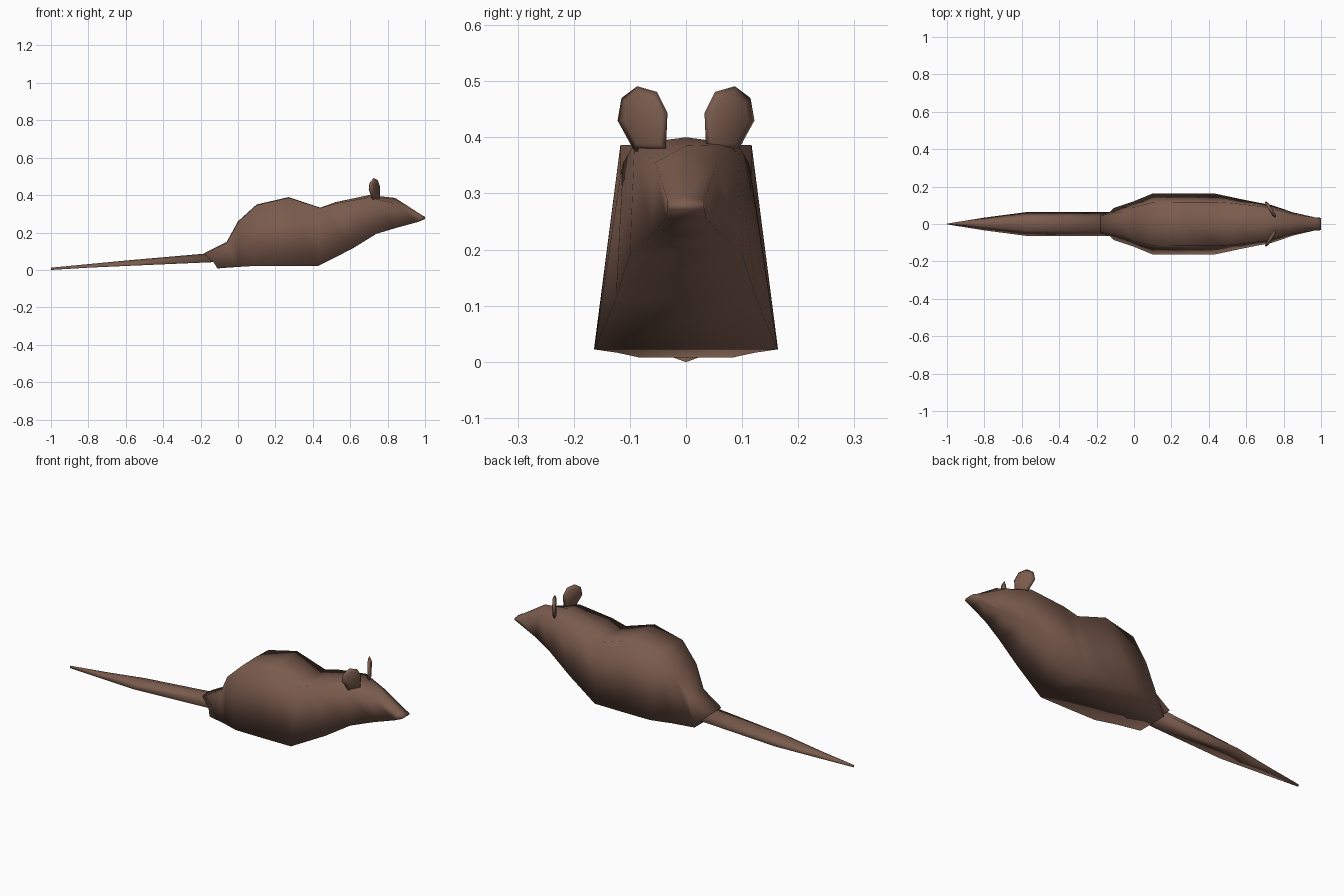
import bpy, bmesh, math

fur = bpy.data.materials.new("brown_fur")
fur.diffuse_color = (0.195, 0.105, 0.075, 1)


def finish(name, bm):
    """Turn a bmesh into a smooth shaded object."""
    bmesh.ops.remove_doubles(bm, verts=bm.verts, dist=0.0005)
    bmesh.ops.recalc_face_normals(bm, faces=bm.faces)
    for f in bm.faces:
        f.smooth = True
    me = bpy.data.meshes.new(name)
    bm.to_mesh(me)
    bm.free()
    me.materials.append(fur)
    ob = bpy.data.objects.new(name, me)
    bpy.context.collection.objects.link(ob)
    return ob


def skin(name, rings):
    """Bridge rings of points and cap both ends."""
    bm = bmesh.new()
    loops = [[bm.verts.new(p) for p in r] for r in rings]
    n = len(loops[0])
    for a, b in zip(loops, loops[1:]):
        for i in range(n):
            j = (i + 1) % n
            bm.faces.new((a[i], a[j], b[j], b[i]))
    bm.faces.new(loops[0])
    bm.faces.new(loops[-1])
    return finish(name, bm)


def section(xt, ridge, corner, wt, xb, zb, wb):
    """Trapezoid section with a low ridge along the back."""
    return [(xb, -wb, zb), (xb, wb, zb), (xt, wt, corner),
            (xt, 0, ridge), (xt, -wt, corner)]


# Body and head: top x, ridge z, corner z, top half width, bottom x, z, half width
skin("body", [section(*s) for s in [
    (-0.18, 0.090, 0.085, 0.045, -0.13, 0.040, 0.065),
    (-0.06, 0.150, 0.145, 0.065, -0.11, 0.008, 0.085),
    (0.00, 0.260, 0.255, 0.090, 0.00, 0.016, 0.122),
    (0.10, 0.350, 0.347, 0.115, 0.10, 0.022, 0.163),
    (0.27, 0.389, 0.386, 0.117, 0.27, 0.022, 0.164),
    (0.44, 0.333, 0.331, 0.117, 0.43, 0.022, 0.163),
    (0.52, 0.362, 0.355, 0.112, 0.61, 0.113, 0.125),
    (0.70, 0.400, 0.388, 0.092, 0.74, 0.193, 0.100),
    (0.84, 0.385, 0.355, 0.055, 0.85, 0.226, 0.062),
    (0.98, 0.295, 0.288, 0.033, 0.96, 0.256, 0.036),
    (1.00, 0.284, 0.281, 0.031, 1.00, 0.272, 0.033),
]])

# Tail, tapering to a point
skin("tail", [section(*s) for s in [
    (-0.12, 0.092, 0.080, 0.040, -0.12, 0.042, 0.065),
    (-0.58, 0.052, 0.044, 0.035, -0.58, 0.022, 0.063),
    (-0.80, 0.031, 0.026, 0.015, -0.80, 0.012, 0.034),
    (-1.00, 0.012, 0.011, 0.002, -1.00, 0.000, 0.002),
]])

# Ears: thin rounded plates turned outward, outline in y and z
outline = [(0.036, 0.375), (0.033, 0.443), (0.052, 0.481), (0.087, 0.491),
           (0.115, 0.470), (0.122, 0.430), (0.092, 0.375)]
for side, name in ((1, "ear_left"), (-1, "ear_right")):
    rings = []
    for dx, scale in ((0.010, 0.75), (0.0, 1.0), (-0.010, 0.8)):
        ring = []
        for y, z in outline:
            y = 0.078 + (y - 0.078) * scale
            z = 0.430 + (z - 0.430) * scale
            ring.append((0.73 - 0.6 * (y - 0.078) + dx, side * y, z))
        rings.append(ring)
    skin(name, rings)
